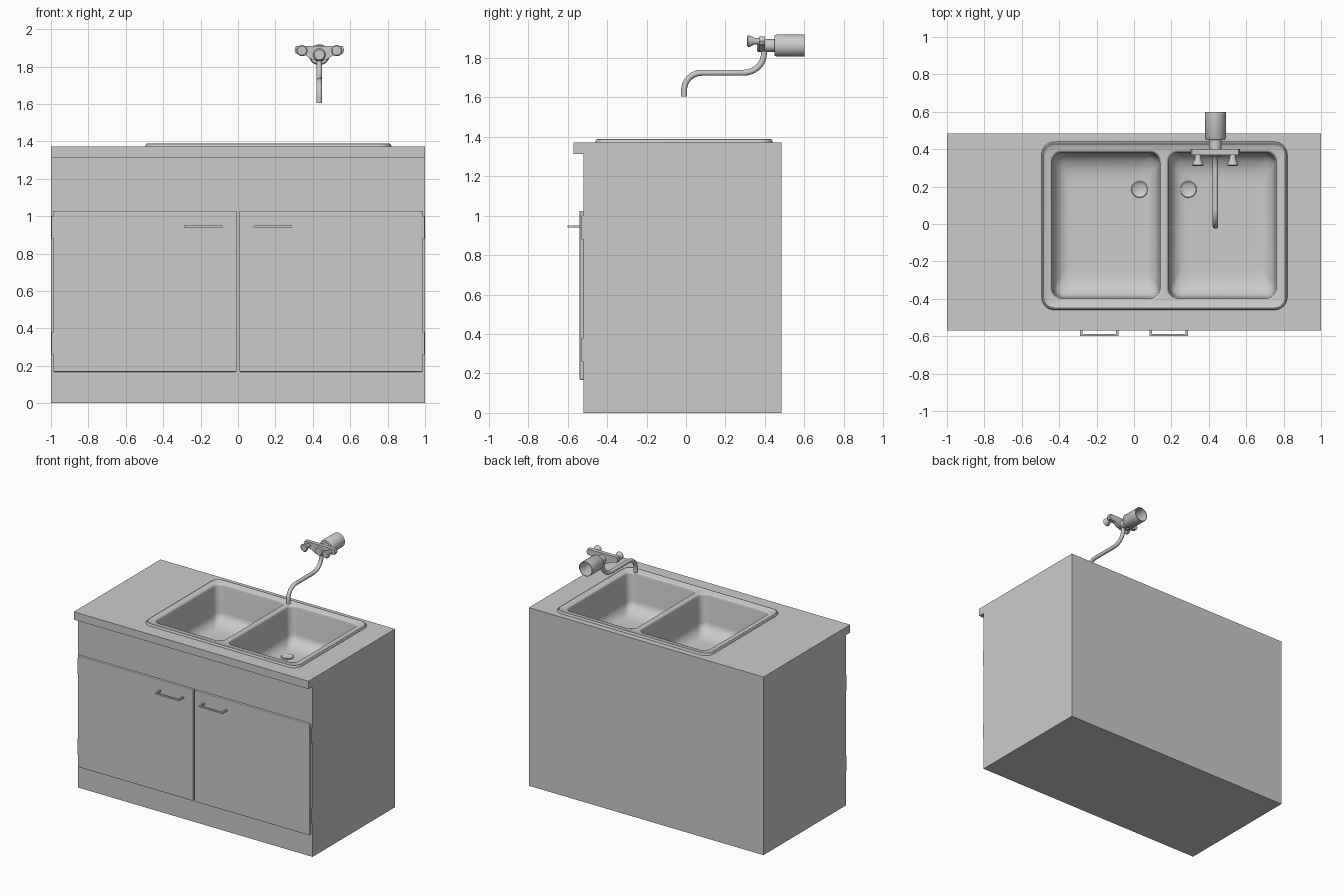
import bpy, bmesh
from math import pi, sin, cos
from mathutils import Vector, Matrix

if "Cube" in bpy.data.objects:
    bpy.data.objects.remove(bpy.data.objects["Cube"], do_unlink=True)

grey = bpy.data.materials.new("plain grey")
grey.use_nodes = True
tone = (0.6, 0.6, 0.6, 1)
grey.diffuse_color = tone
grey.node_tree.nodes["Principled BSDF"].inputs["Base Color"].default_value = tone


def finish(bm, name, smooth=False, recalc=True):
    if recalc:
        bmesh.ops.recalc_face_normals(bm, faces=bm.faces)
    me = bpy.data.meshes.new(name)
    bm.to_mesh(me)
    bm.free()
    me.materials.append(grey)
    ob = bpy.data.objects.new(name, me)
    bpy.context.collection.objects.link(ob)
    if smooth:
        bpy.ops.object.select_all(action='DESELECT')
        ob.select_set(True)
        bpy.context.view_layer.objects.active = ob
        bpy.ops.object.shade_smooth_by_angle(angle=0.7)
    return ob


def add_box(bm, lo, hi):
    lo, hi = Vector(lo), Vector(hi)
    mat = Matrix.Translation((lo + hi) / 2) @ Matrix.Diagonal((*(hi - lo), 1))
    bmesh.ops.create_cube(bm, size=1, matrix=mat)


def box(name, lo, hi, bevel=0):
    bm = bmesh.new()
    add_box(bm, lo, hi)
    ob = finish(bm, name)
    if bevel:
        mod = ob.modifiers.new("Bevel", 'BEVEL')
        mod.width, mod.segments = bevel, 2
    return ob


def prism(name, profile, to_point, shift):
    """Extrude a 2D profile by a shift vector."""
    bm = bmesh.new()
    face = bm.faces.new([bm.verts.new(to_point(a, b)) for a, b in profile])
    ext = bmesh.ops.extrude_face_region(bm, geom=[face])
    bmesh.ops.translate(bm, vec=shift, verts=[v for v in ext["geom"] if isinstance(v, bmesh.types.BMVert)])
    return finish(bm, name)


def lathe(name, centre, profile, axis='Y', steps=28):
    """Turn (radius, position) points about an axis through the centre."""
    bm = bmesh.new()
    verts = [bm.verts.new((r, p, 0) if axis == 'Y' else (r, 0, p)) for r, p in profile]
    edges = [bm.edges.new(pair) for pair in zip(verts, verts[1:])]
    bmesh.ops.spin(bm, geom=verts + edges, cent=(0, 0, 0), angle=2 * pi, steps=steps,
                   axis=(0, 1, 0) if axis == 'Y' else (0, 0, 1))
    bmesh.ops.remove_doubles(bm, verts=bm.verts, dist=0.0003)
    bmesh.ops.translate(bm, vec=centre, verts=bm.verts)
    return finish(bm, name, True)


def ring(bm, x0, x1, y0, y1, r, z, seg=8):
    """Rounded rectangle loop of vertices."""
    corners = [(x1 - r, y1 - r), (x0 + r, y1 - r), (x0 + r, y0 + r), (x1 - r, y0 + r)]
    return [bm.verts.new((cx + r * cos((q + i / seg) * pi / 2), cy + r * sin((q + i / seg) * pi / 2), z))
            for q, (cx, cy) in enumerate(corners) for i in range(seg + 1)]


def bridge(bm, a, b):
    n = len(a)
    for i in range(n):
        bm.faces.new((a[i], a[(i + 1) % n], b[(i + 1) % n], b[i]))


def loop_edges(bm, loop):
    return [bm.edges.get(p) or bm.edges.new(p) for p in zip(loop, loop[1:] + loop[:1])]


# Cabinet and worktop with front overhang
side = [(-0.52, 0), (0.485, 0), (0.485, 1.372), (-0.57, 1.372), (-0.57, 1.312), (-0.52, 1.312)]
cabinet = prism("cabinet", side, lambda y, z: (-1, y, z), (2, 0, 0))

# Opening under the sink
cutter = box("sink_cutter", (-0.465, -0.435, 1.03), (0.795, 0.415, 1.5))
cutter.hide_render = True
cutter.hide_set(True)
cut = cabinet.modifiers.new("Sink opening", 'BOOLEAN')
cut.operation, cut.object, cut.solver = 'DIFFERENCE', cutter, 'EXACT'

# Double sink: rim, then two basins lofted downwards
bm = bmesh.new()
loops = [ring(bm, -0.495 + d, 0.82 - d, -0.46 + d, 0.44 - d, 0.07 - d, z)
         for d, z in ((0, 1.370), (0.001, 1.38), (0.006, 1.387), (0.012, 1.388), (0.017, 1.384))]
for a, b in zip(loops, loops[1:]):
    bridge(bm, a, b)
border = loop_edges(bm, loops[-1])
floor_z, fillet = 1.08, 0.09
wall = [(0, 1.384), (0.006, 1.382), (0.01, 1.376), (0.012, 1.365), (0.02, floor_z + fillet)]
for i in range(1, 9):
    t = i / 8 * pi / 2
    wall.append((0.02 + fillet * (1 - cos(t)), floor_z + fillet * (1 - sin(t))))
for x0, x1 in ((-0.45, 0.15), (0.172, 0.772)):
    loops = []
    for d, z in wall:
        dy = d + max(0, d - 0.02) * 0.5
        loops.append(ring(bm, x0 + d, x1 - d, -0.41 + dy, 0.395 - dy, 0.055, z))
    for a, b in zip(loops, loops[1:]):
        bridge(bm, a, b)
    bm.faces.new(loops[-1])
    border += loop_edges(bm, loops[0])
bmesh.ops.triangle_fill(bm, use_beauty=True, edges=border, normal=(0, 0, 1))
finish(bm, "double_sink", True)

# Drains
for label, x in (("right", 0.03), ("left", 0.29)):
    lathe(label + "_drain", (x, 0.185, floor_z),
          [(0.045, -0.005), (0.045, 0.004), (0.041, 0.007), (0.035, 0.005), (0.03, 0.001), (0, 0.001)], 'Z')

# Doors, hinges and handles on both sides
for label, s in (("right", -1), ("left", 1)):
    def span(a, b):
        return sorted((s * a, s * b))
    x0, x1 = span(0.007, 0.987)
    box(label + "_door", (x0, -0.54, 0.168), (x1, -0.518, 1.025), 0.005)
    x0, x1 = span(0.98, 0.998)
    for level, z in (("lower", 0.26), ("upper", 0.88)):
        box(f"{label}_{level}_hinge", (x0, -0.53, z), (x1, -0.515, z + 0.12))
    bm = bmesh.new()
    x0, x1 = span(0.083, 0.288)
    add_box(bm, (x0, -0.6, 0.94), (x1, -0.588, 0.951))
    for x in (x0, x1 - 0.012):
        add_box(bm, (x, -0.588, 0.94), (x + 0.012, -0.538, 0.951))
    finish(bm, label + "_handle")

# Wall tap: open sleeve, collar and centre body
TX, TZ = 0.435, 1.863
lathe("wall_sleeve", (TX, 0, TZ), [(0.03, 0.45), (0.05, 0.45), (0.056, 0.458), (0.056, 0.6),
                                   (0.052, 0.6), (0.052, 0.47), (0, 0.47)])
lathe("tap_collar", (TX, 0, TZ), [(0, 0.36), (0.027, 0.36), (0.033, 0.367), (0.033, 0.455)])
lathe("spout_socket", (TX, 0.395, 1.83), [(0, 0), (0.019, 0), (0.022, 0.004), (0.022, 0.03)], 'Z')

# Wing shaped crossbar
half = [(0.0, 1.83), (0.04, 1.838), (0.075, 1.86), (0.125, 1.868), (0.133, 1.885), (0.125, 1.91)]
bar = [(x, z) for x, z in half] + [(-x, z) for x, z in reversed(half[1:])]
prism("tap_crossbar", bar, lambda x, z: (TX + x, 0.37, z), (0, 0.03, 0))

# Flared knobs
for label, s in (("right", -1), ("left", 1)):
    lathe(label + "_knob", (TX + s * 0.093, 0, 1.885),
          [(0, 0.31), (0.024, 0.31), (0.03, 0.315), (0.028, 0.325), (0.017, 0.348), (0.015, 0.375)], steps=20)

# Bent spout
curve = bpy.data.curves.new("spout", 'CURVE')
curve.dimensions = '3D'
curve.bevel_depth, curve.bevel_resolution = 0.015, 4
curve.resolution_u, curve.use_fill_caps = 10, True
path = [(0.395, 1.85, 0, 0.01), (0.395, 1.82, 0, 0.05), (0.29, 1.725, 0.06, 0),
        (0.08, 1.725, 0.05, 0), (-0.01, 1.635, 0, 0.05), (-0.01, 1.605, 0, 0.01)]
spline = curve.splines.new('BEZIER')
spline.bezier_points.add(len(path) - 1)
for p, (y, z, dy, dz) in zip(spline.bezier_points, path):
    p.handle_left_type = p.handle_right_type = 'FREE'
    p.co = (TX, y, z)
    p.handle_left = (TX, y + dy, z + dz)
    p.handle_right = (TX, y - dy, z - dz)
curve.materials.append(grey)
bpy.context.collection.objects.link(bpy.data.objects.new("spout", curve))
